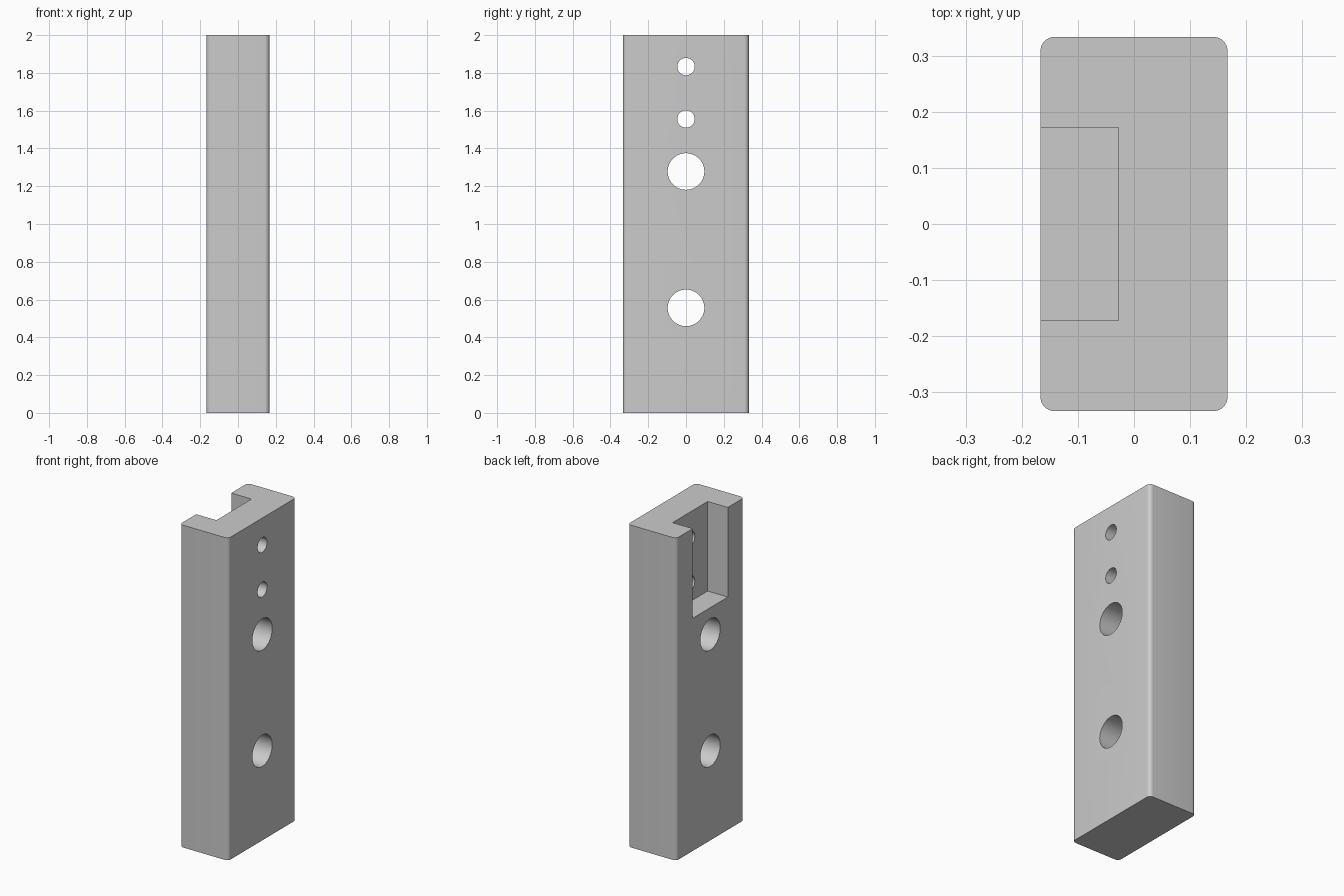
import bpy
import bmesh
import math

default = bpy.data.objects.get("Cube")
if default:
    bpy.data.objects.remove(default, do_unlink=True)

DEPTH, WIDTH, HEIGHT = 1 / 3, 2 / 3, 2.0
CORNER = 0.025

grey = bpy.data.materials.new("light_grey")
grey.use_nodes = True
colour = (0.6, 0.6, 0.6, 1)
grey.diffuse_color = colour
grey.node_tree.nodes["Principled BSDF"].inputs["Base Color"].default_value = colour


def box(name, low, high):
    bpy.ops.mesh.primitive_cube_add(
        size=1, location=[(a + b) / 2 for a, b in zip(low, high)])
    obj = bpy.context.object
    obj.name = name
    obj.scale = [b - a for a, b in zip(low, high)]
    bpy.ops.object.transform_apply(location=True, rotation=False, scale=True)
    obj.data.materials.append(grey)
    return obj


def drill(name, z, radius):
    bpy.ops.mesh.primitive_cylinder_add(
        vertices=64, radius=radius, depth=1, location=(0, 0, z),
        rotation=(0, math.pi / 2, 0))
    obj = bpy.context.object
    obj.name = name
    obj.data.materials.append(grey)
    return obj


# Block with rounded upright edges
block = box("mounting_block", (-DEPTH / 2, -WIDTH / 2, 0),
            (DEPTH / 2, WIDTH / 2, HEIGHT))
bm = bmesh.new()
bm.from_mesh(block.data)
upright = [e for e in bm.edges
           if abs(e.verts[0].co.z - e.verts[1].co.z) > HEIGHT / 2]
bmesh.ops.bevel(bm, geom=upright, offset=CORNER, segments=8,
                profile=0.5, affect='EDGES')
bm.to_mesh(block.data)
bm.free()

# Open-topped slot and the four through holes
cutters = [box("slot_cutter", (-0.4, -0.172, 1.444), (-0.028, 0.172, 2.2))]
for name, z, radius in (("lower_hole", 0.556, 0.097),
                        ("middle_hole", 1.278, 0.097),
                        ("small_hole", 1.556, 0.046),
                        ("top_hole", 1.833, 0.046)):
    cutters.append(drill(name + "_cutter", z, radius))

bpy.ops.object.select_all(action='DESELECT')
block.select_set(True)
bpy.context.view_layer.objects.active = block
for cutter in cutters:
    cut = block.modifiers.new(cutter.name, 'BOOLEAN')
    cut.operation = 'DIFFERENCE'
    cut.solver = 'EXACT'
    cut.object = cutter
    bpy.ops.object.modifier_apply(modifier=cut.name)
    bpy.data.objects.remove(cutter, do_unlink=True)

# Smooth curves, crisp edges
bpy.ops.object.shade_smooth_by_angle(angle=math.radians(30))
